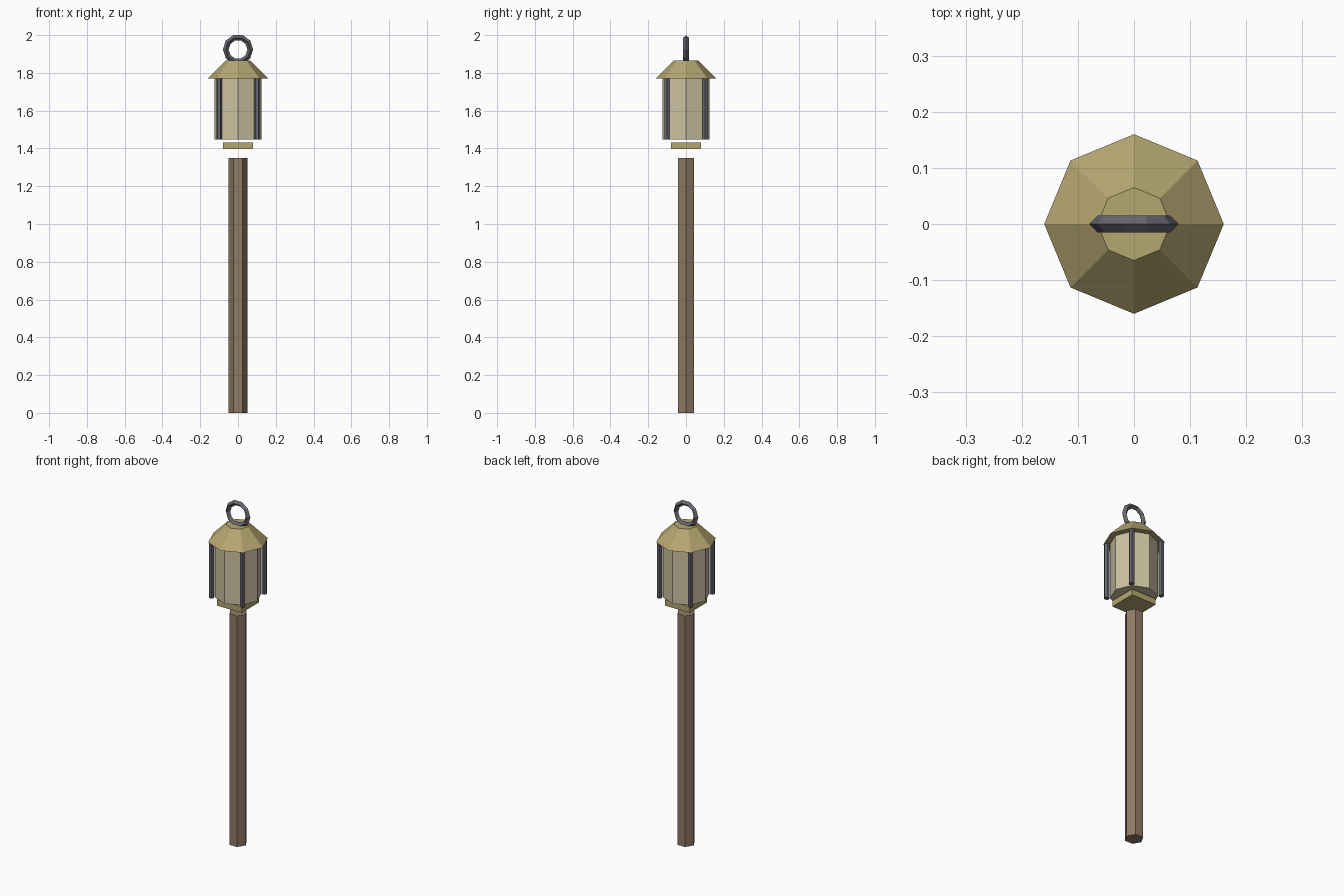
import bpy
import math

if "Cube" in bpy.data.objects:
    bpy.data.objects.remove(bpy.data.objects["Cube"])


def mat(name, hexcol):
    def lin(c):
        c /= 255
        return c / 12.92 if c <= 0.04045 else ((c + 0.055) / 1.055) ** 2.4
    m = bpy.data.materials.new(name)
    m.diffuse_color = (*(lin((hexcol >> s) & 255) for s in (16, 8, 0)), 1)
    m.use_nodes = True
    m.node_tree.nodes["Principled BSDF"].inputs["Base Color"].default_value = m.diffuse_color
    return m


WOOD = mat("brown wood", 0x917B65)
BRASS = mat("dull brass", 0xB5A671)
GLASS = mat("pale glass", 0xCDC3A2)
IRON = mat("dark iron", 0x66666E)


def finish(name, material):
    ob = bpy.context.object
    ob.name = name
    ob.data.materials.append(material)
    return ob


def prism(name, material, sides, r1, r2, z0, z1, x=0, y=0):
    # first vertex turned onto the x axis
    bpy.ops.mesh.primitive_cone_add(vertices=sides, radius1=r1, radius2=r2, depth=z1 - z0,
                                    location=(x, y, (z0 + z1) / 2),
                                    rotation=(0, 0, math.pi / 2))
    return finish(name, material)


# post
prism("post", WOOD, 6, 0.05, 0.05, 0, 1.35)

# square base plate under the lantern
bpy.ops.mesh.primitive_cube_add(size=1, location=(0, 0, 1.415))
bpy.context.object.scale = (0.16, 0.16, 0.035)
finish("lantern_base", BRASS)

# glass body and roof
prism("lantern_glass", GLASS, 8, 0.125, 0.125, 1.447, 1.77)
prism("lantern_roof", BRASS, 8, 0.16, 0.065, 1.77, 1.865)

# four corner bars
for i, (sx, sy) in enumerate([(-1, -1), (1, -1), (1, 1), (-1, 1)]):
    prism(f"corner_bar_{i + 1}", IRON, 6, 0.015, 0.015, 1.447, 1.77, 0.1 * sx, 0.1 * sy)

# hanging ring
bpy.ops.mesh.primitive_torus_add(major_segments=10, minor_segments=4,
                                 major_radius=0.065, minor_radius=0.015,
                                 location=(0, 0, 1.924), rotation=(math.pi / 2, 0, 0))
ring = finish("hanging_ring", IRON)
for p in ring.data.polygons:
    p.use_smooth = False
